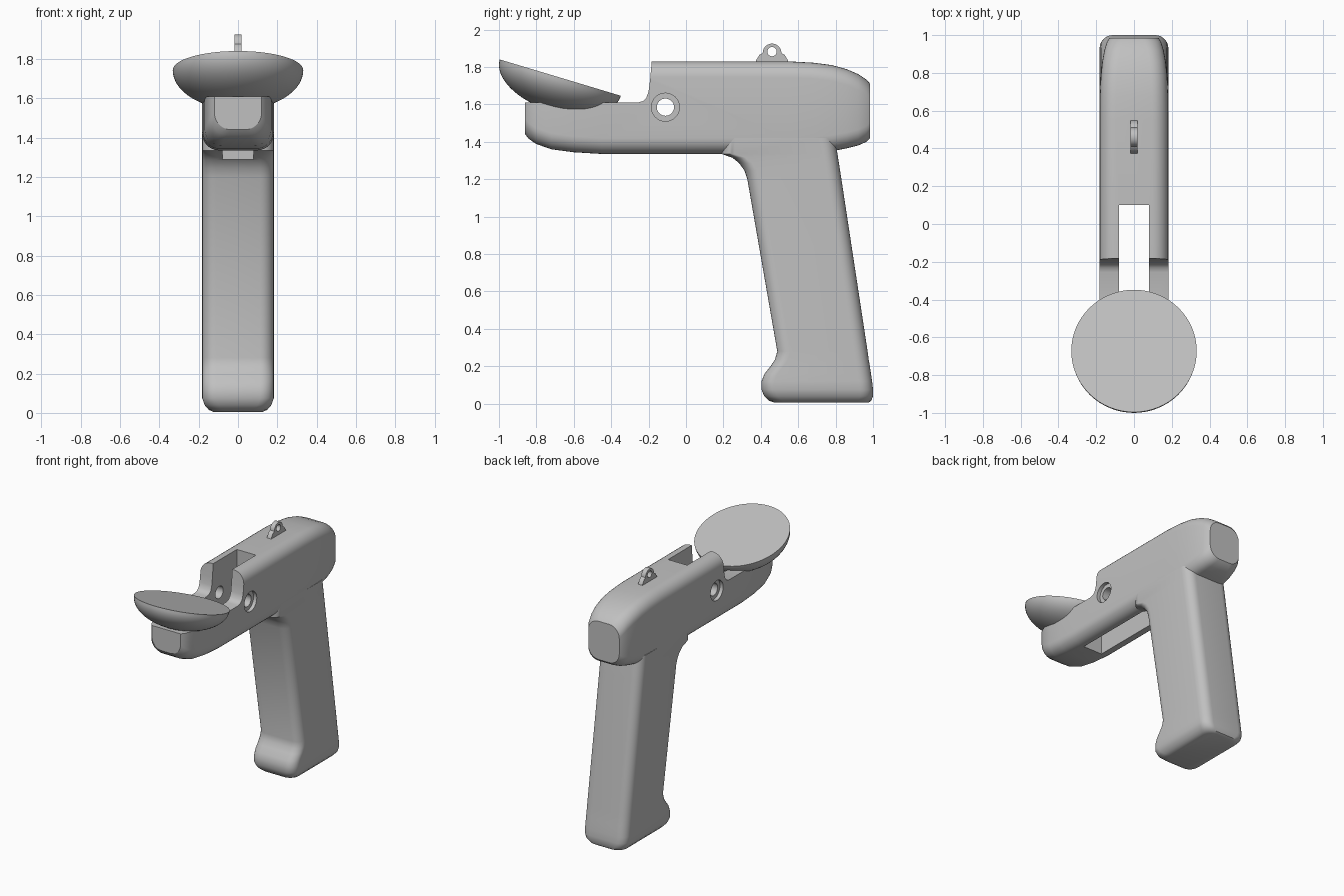
import bpy, bmesh, math
from mathutils import Matrix, Vector

if "Cube" in bpy.data.objects:
    bpy.data.objects.remove(bpy.data.objects["Cube"])

GREY = (0.53, 0.53, 0.53, 1)
grey = bpy.data.materials.new("plain_grey")
grey.use_nodes = True
grey.diffuse_color = GREY
grey.node_tree.nodes["Principled BSDF"].inputs["Base Color"].default_value = GREY


def make(name, bm):
    bmesh.ops.recalc_face_normals(bm, faces=bm.faces)
    mesh = bpy.data.meshes.new(name)
    bm.to_mesh(mesh)
    bm.free()
    mesh.materials.append(grey)
    ob = bpy.data.objects.new(name, mesh)
    bpy.context.collection.objects.link(ob)
    return ob


def activate(ob):
    bpy.ops.object.select_all(action='DESELECT')
    ob.select_set(True)
    bpy.context.view_layer.objects.active = ob


def rounded_rect(u0, u1, v0, v1, r, steps=7):
    pts = []
    corners = [(u1 - r, v1 - r), (u0 + r, v1 - r), (u0 + r, v0 + r), (u1 - r, v0 + r)]
    for k, (u, v) in enumerate(corners):
        for i in range(steps + 1):
            a = math.pi / 2 * (k + i / steps)
            pts.append((u + r * math.cos(a), v + r * math.sin(a)))
    return pts


def loft(name, rings):
    bm = bmesh.new()
    rows = [[bm.verts.new(p) for p in ring] for ring in rings]
    n = len(rows[0])
    for a, b in zip(rows, rows[1:]):
        for i in range(n):
            j = (i + 1) % n
            bm.faces.new((a[i], a[j], b[j], b[i]))
    bm.faces.new(rows[0])
    bm.faces.new(rows[-1])
    return make(name, bm)


def extrude_x(name, profile, x0, x1):
    """Side profile of (y, z) points pulled across x."""
    return loft(name, [[(x, y, z) for y, z in profile] for x in (x0, x1)])


def box(name, x, y0, y1, z0, z1):
    return extrude_x(name, [(y0, z0), (y1, z0), (y1, z1), (y0, z1)], -x, x)


def circle(y, z, r, n=40):
    return [(y + r * math.cos(math.tau * i / n), z + r * math.sin(math.tau * i / n))
            for i in range(n)]


def cut(target, *cutters):
    activate(target)
    for c in cutters:
        c.hide_render = True
        mod = target.modifiers.new("cut", 'BOOLEAN')
        mod.operation = 'DIFFERENCE'
        mod.solver = 'EXACT'
        mod.object = c
        bpy.ops.object.modifier_apply(modifier=mod.name)


def smooth(ob):
    activate(ob)
    bpy.ops.object.shade_smooth_by_angle(angle=math.radians(32))


# Barrel: sections along y as (y, half width, bottom, top)
barrel_rows = [
    (-.86, .12, 1.44, 1.83), (-.84, .138, 1.415, 1.83), (-.8, .155, 1.388, 1.83),
    (-.72, .17, 1.36, 1.83), (-.6, .179, 1.344, 1.83), (-.45, .182, 1.335, 1.83),
    (.55, .182, 1.335, 1.83), (.68, .18, 1.338, 1.823), (.78, .176, 1.35, 1.81),
    (.86, .168, 1.365, 1.788), (.92, .157, 1.38, 1.762), (.965, .143, 1.4, 1.732),
    (.985, .13, 1.42, 1.71)]
barrel = loft("barrel", [[(x, y, z) for x, z in rounded_rect(-w, w, b, t, .085)]
                         for y, w, b, t in barrel_rows])

# Grip: sections along z as (z, front, back, half width)
grip_rows = [
    (.005, .475, .975, .125), (.015, .445, .99, .148), (.04, .418, 1, .17),
    (.075, .404, 1, .182), (.12, .404, .995, .182), (.16, .42, .989, .182),
    (.2, .452, .983, .182), (.235, .475, .977, .182), (.28, .488, .971, .182),
    (1.2, .328, .831, .182), (1.245, .313, .824, .182), (1.285, .285, .818, .182),
    (1.315, .248, .813, .182), (1.335, .19, .81, .182), (1.42, .19, .797, .182)]
grip = loft("grip", [[(x, y, z) for x, y in rounded_rect(-w, w, f, b, .07)]
                     for z, f, b, w in grip_rows])

# Cutters: front step, long slot, lower trigger slot, pivot bore
step = [(-1.2, 2), (-.183, 2), (-.183, 1.83), (-.192, 1.73), (-.2, 1.67),
        (-.212, 1.635), (-.23, 1.618), (-.255, 1.61), (-1.2, 1.61)]
step_cutter = extrude_x("step_cutter", step, -.5, .5)
slot_cutter = box("slot_cutter", .08, -.45, .1, 1.2, 2)
trigger_cutter = box("trigger_cutter", .08, -.2, .28, 1.2, 1.42)
bore_cutter = extrude_x("bore_cutter", circle(-.11, 1.585, .046), -.5, .5)
recesses = [extrude_x("recess_cutter", circle(-.11, 1.585, .075), s * .155, s * .5)
            for s in (-1, 1)]
cut(barrel, step_cutter, slot_cutter, trigger_cutter, bore_cutter, *recesses)
cut(grip, trigger_cutter)

# Tilted flat-topped bowl at the front
bm = bmesh.new()
bmesh.ops.create_uvsphere(bm, u_segments=64, v_segments=32, radius=1)
res = bmesh.ops.bisect_plane(bm, geom=bm.verts[:] + bm.edges[:] + bm.faces[:], dist=1e-4,
                             plane_co=(0, 0, 0), plane_no=(0, 0, 1), clear_outer=True)
rim = [e for e in bm.edges if e.is_boundary]
bmesh.ops.contextual_create(bm, geom=rim)
bm.transform(Matrix.Translation(Vector((0, -.672, 1.743)))
             @ Matrix.Rotation(math.radians(-16.7), 4, 'X')
             @ Matrix.Diagonal((.332, .338, .184, 1)))
bowl = make("bowl", bm)

# Hanging lug on top
arc = [(.46 + .05 * math.cos(a), 1.875 + .05 * math.sin(a))
       for a in [math.pi * (i / 14) for i in range(15)]]
lug_profile = ([(.548, 1.82), (.546, 1.835), (.527, 1.865)] + arc
               + [(.393, 1.865), (.374, 1.835), (.372, 1.82)])
lug = extrude_x("lug", lug_profile, -.018, .018)
lug_cutter = extrude_x("lug_cutter", circle(.46, 1.882, .025, 24), -.1, .1)
cut(lug, lug_cutter)

for ob in (barrel, grip, bowl, lug):
    smooth(ob)

# Discard the spent cutters
for ob in [step_cutter, slot_cutter, trigger_cutter, bore_cutter, lug_cutter] + recesses:
    bpy.data.objects.remove(ob)
